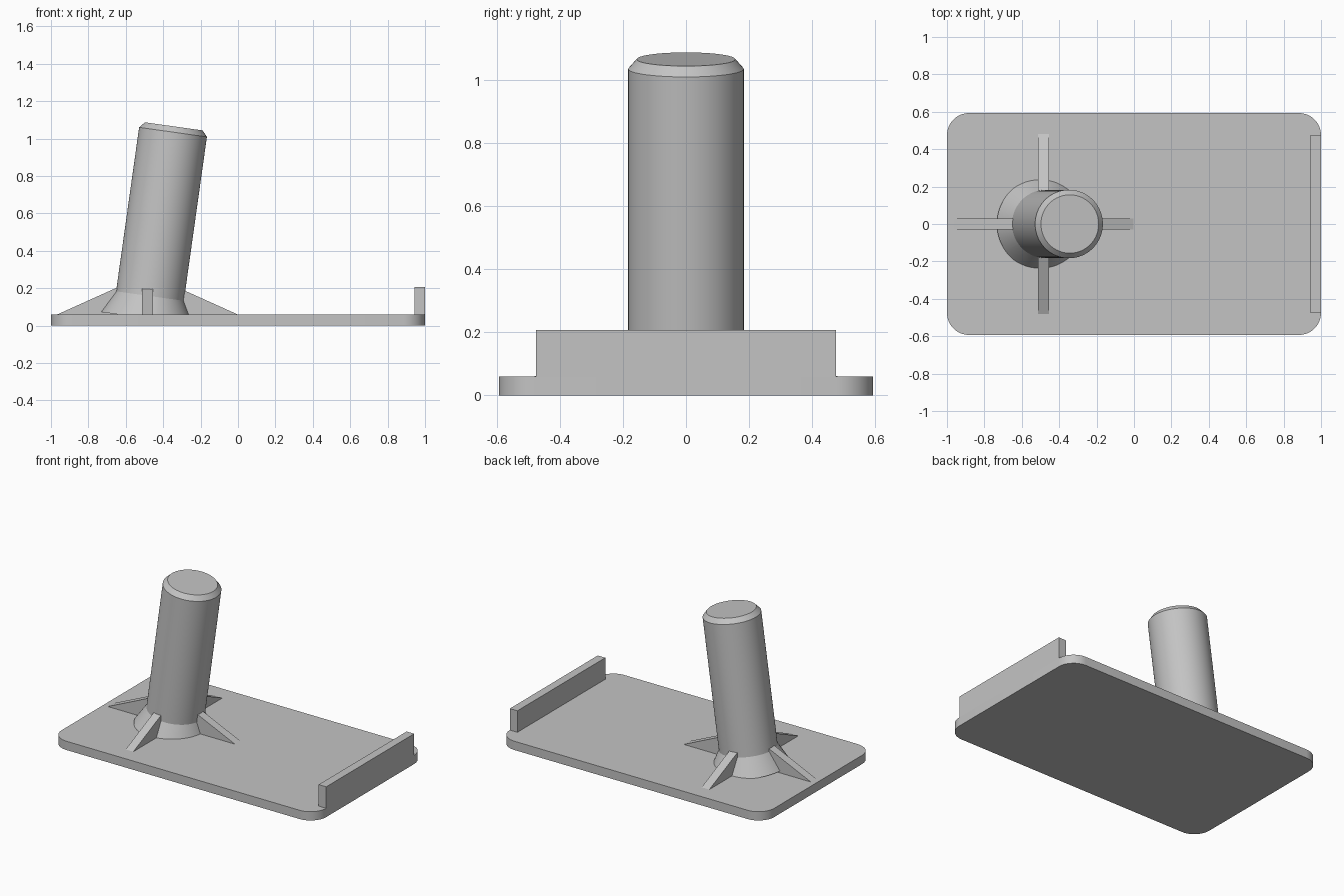
import bpy, bmesh
from math import radians, sin, cos, pi
from mathutils import Matrix, Vector

cube = bpy.data.objects.get("Cube")
if cube:
    bpy.data.objects.remove(cube, do_unlink=True)

grey = bpy.data.materials.new("light_grey")
grey.use_nodes = True
colour = (0.55, 0.55, 0.55, 1)
grey.diffuse_color = colour
grey.node_tree.nodes["Principled BSDF"].inputs["Base Color"].default_value = colour


def finish(name, bm, smooth=False):
    """Turn a bmesh into a named grey object."""
    bmesh.ops.recalc_face_normals(bm, faces=bm.faces)
    mesh = bpy.data.meshes.new(name)
    bm.to_mesh(mesh)
    bm.free()
    mesh.materials.append(grey)
    obj = bpy.data.objects.new(name, mesh)
    bpy.context.collection.objects.link(obj)
    if smooth:
        bpy.ops.object.select_all(action='DESELECT')
        obj.select_set(True)
        bpy.context.view_layer.objects.active = obj
        bpy.ops.object.shade_smooth_by_angle(angle=radians(25))
    return obj


def prism(name, outline, offset, smooth=False, matrix=None):
    """Extrude a closed outline along an offset."""
    bm = bmesh.new()
    face = bm.faces.new([bm.verts.new(p) for p in outline])
    ext = bmesh.ops.extrude_face_region(bm, geom=[face], use_keep_orig=True)
    moved = [v for v in ext["geom"] if isinstance(v, bmesh.types.BMVert)]
    bmesh.ops.translate(bm, verts=moved, vec=offset)
    if matrix:
        bm.transform(matrix)
    return finish(name, bm, smooth)


def lathe(name, profile, matrix, sides=64):
    """Revolve (radius, height) points into a capped solid."""
    bm = bmesh.new()
    rings = [[bm.verts.new((r * cos(2 * pi * i / sides), r * sin(2 * pi * i / sides), z))
              for i in range(sides)] for r, z in profile]
    for low, high in zip(rings, rings[1:]):
        for i in range(sides):
            j = (i + 1) % sides
            bm.faces.new((low[i], low[j], high[j], high[i]))
    bm.faces.new(rings[0])
    bm.faces.new(rings[-1])
    bm.transform(matrix)
    return finish(name, bm, True)


# Base plate with rounded corners
half_x, half_y, thick, corner = 1.0, 0.593, 0.06, 0.118
outline = []
for k, (sx, sy) in enumerate([(1, 1), (-1, 1), (-1, -1), (1, -1)]):
    for i in range(13):
        a = (k + i / 12) * pi / 2
        outline.append((sx * (half_x - corner) + corner * cos(a),
                        sy * (half_y - corner) + corner * sin(a), 0))
prism("base_plate", outline, Vector((0, 0, thick)), smooth=True)

# Upright lip along the right edge
lip = [(0.943, -0.475, thick), (1, -0.475, thick), (1, 0.475, thick), (0.943, 0.475, thick)]
prism("end_lip", lip, Vector((0, 0, 0.147)))

# Leaning post with chamfered top, and its flared collar
lean = Matrix.Translation((-0.4875, 0, 0.038)) @ Matrix.Rotation(radians(8), 4, 'Y')
radius = 0.183
lathe("post", [(radius, 0.03), (radius, 1.006), (0.156, 1.037)], lean)
lathe("collar", [(0.248, 0), (radius, 0.121)], lean)

# Four triangular ribs around the post
reach, width = 0.481, 0.058
for k, name in enumerate(["left_rib", "back_rib", "right_rib", "front_rib"]):
    place = Matrix.Translation((-0.484, 0, thick)) @ Matrix.Rotation(k * pi / 2, 4, 'Z')
    side = [(0, -width / 2, 0), (reach, -width / 2, 0), (0, -width / 2, reach * 0.45)]
    prism(name, side, Vector((0, width, 0)), matrix=place)
